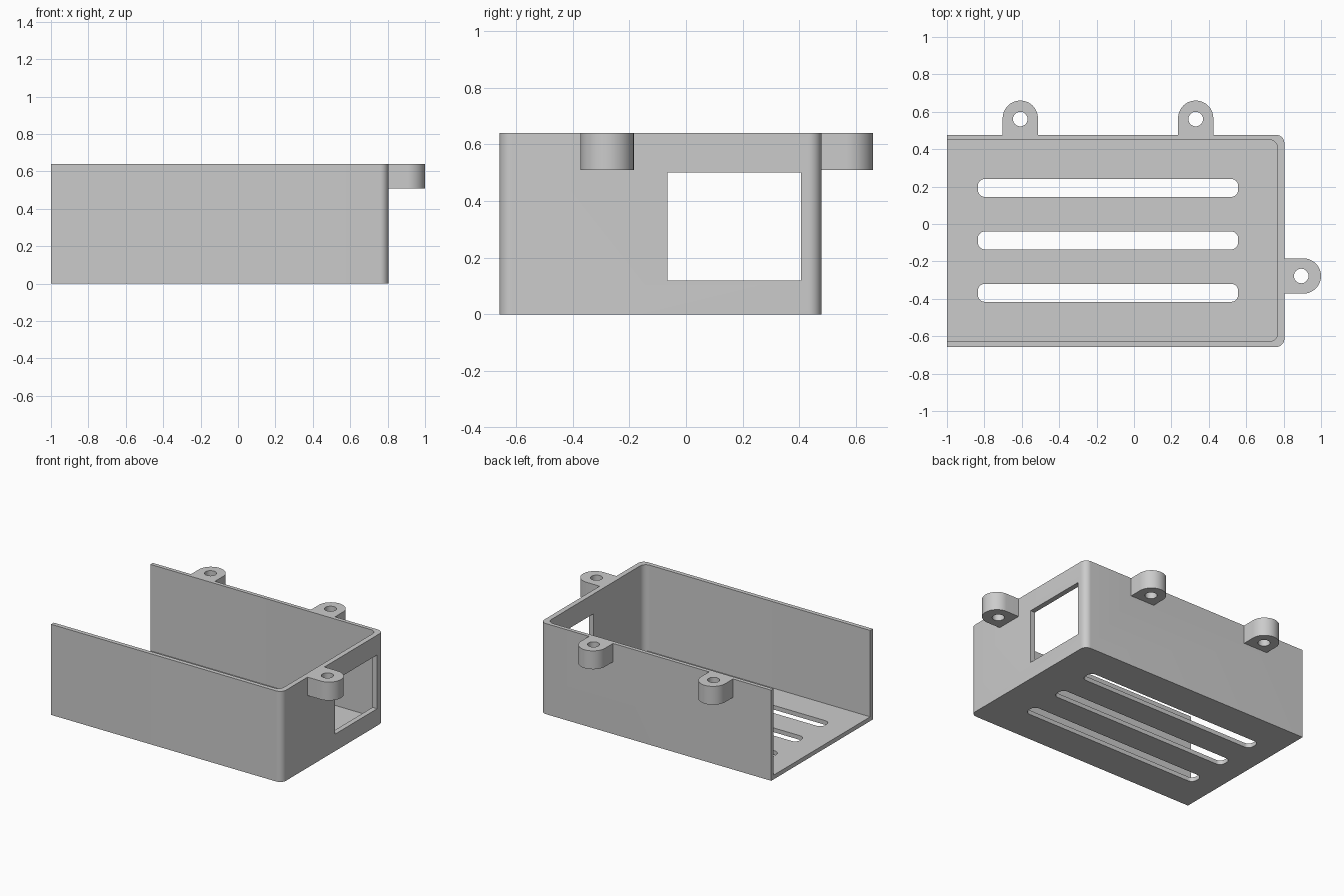
import bpy, bmesh, math

cube = bpy.data.objects.get("Cube")
if cube:
    bpy.data.objects.remove(cube, do_unlink=True)

grey = bpy.data.materials.new("light grey plastic")
grey.use_nodes = True
colour = (0.6, 0.6, 0.6, 1)
grey.diffuse_color = colour
grey.node_tree.nodes["Principled BSDF"].inputs["Base Color"].default_value = colour

LEFT, RIGHT, FRONT, BACK, TOP = -1.0, 0.804, -0.658, 0.477, 0.64
WALL, FLOOR, RIM = 0.03, 0.03, 0.51


def arc(cx, cy, r, start, end, steps):
    """Points on a circular arc, angles in degrees."""
    angles = [math.radians(start + (end - start) * i / steps) for i in range(steps + 1)]
    return [(cx + r * math.cos(a), cy + r * math.sin(a)) for a in angles]


def rounded_rect(x0, x1, y0, y1, r, left_rounded=True):
    points = arc(x1 - r, y0 + r, r, -90, 0, 10) + arc(x1 - r, y1 - r, r, 0, 90, 10)
    if left_rounded:
        return points + arc(x0 + r, y1 - r, r, 90, 180, 10) + arc(x0 + r, y0 + r, r, 180, 270, 10)
    return points + [(x0, y1), (x0, y0)]


def prism(name, outline, z0, z1):
    """Extrude a flat outline upward from z0 to z1."""
    bm = bmesh.new()
    face = bm.faces.new([bm.verts.new((x, y, z0)) for x, y in outline])
    new = bmesh.ops.extrude_face_region(bm, geom=[face])["geom"]
    bmesh.ops.translate(bm, vec=(0, 0, z1 - z0), verts=[v for v in new if isinstance(v, bmesh.types.BMVert)])
    bmesh.ops.recalc_face_normals(bm, faces=bm.faces)
    mesh = bpy.data.meshes.new(name)
    bm.to_mesh(mesh)
    bm.free()
    mesh.materials.append(grey)
    obj = bpy.data.objects.new(name, mesh)
    bpy.context.collection.objects.link(obj)
    return obj


def combine(target, tool, operation):
    """Apply a boolean and discard the tool."""
    mod = target.modifiers.new(operation.lower(), "BOOLEAN")
    mod.operation, mod.solver, mod.object = operation, "EXACT", tool
    bpy.context.view_layer.objects.active = target
    bpy.ops.object.modifier_apply(modifier=mod.name)
    bpy.data.objects.remove(tool, do_unlink=True)


# Tray open at the top and the left end
tray = prism("tray", rounded_rect(LEFT, RIGHT, FRONT, BACK, 0.045, False), 0, TOP)

# Mounting lugs: tab with a round end, pointing outward from a wall
lugs = [(-0.608, 0.566, 90), (0.33, 0.566, 90), (0.906, -0.278, 0)]
for x, y, heading in lugs:
    outline = arc(x, y, 0.094, heading - 90, heading + 90, 32)
    if heading == 90:
        outline += [(x - 0.094, BACK - 0.015), (x + 0.094, BACK - 0.015)]
    else:
        outline += [(RIGHT - 0.015, y + 0.094), (RIGHT - 0.015, y - 0.094)]
    combine(tray, prism("lug", outline, RIM, TOP), "UNION")

# Cavity, port window, floor vents and screw holes
cavity = rounded_rect(LEFT - 0.1, RIGHT - 0.036, FRONT + WALL, BACK - WALL + 0.003, 0.045, False)
combine(tray, prism("cavity", cavity, FLOOR, TOP + 0.1), "DIFFERENCE")
window = [(0.6, -0.065), (0.87, -0.065), (0.87, 0.405), (0.6, 0.405)]
combine(tray, prism("window", window, 0.12, 0.5), "DIFFERENCE")
for y in (0.193, -0.088, -0.368):
    vent = rounded_rect(-0.835, 0.557, y - 0.048, y + 0.048, 0.038)
    combine(tray, prism("vent", vent, -0.1, 0.1), "DIFFERENCE")
for x, y, heading in lugs:
    hx, hy = (x, y - 0.005) if heading == 90 else (x - 0.012, y)
    combine(tray, prism("hole", arc(hx, hy, 0.039, 0, 348.75, 31), 0.4, 0.8), "DIFFERENCE")

# Smooth round corners, keep hard edges
bpy.ops.object.select_all(action="DESELECT")
tray.select_set(True)
bpy.context.view_layer.objects.active = tray
bpy.ops.object.shade_smooth_by_angle(angle=math.radians(30))
